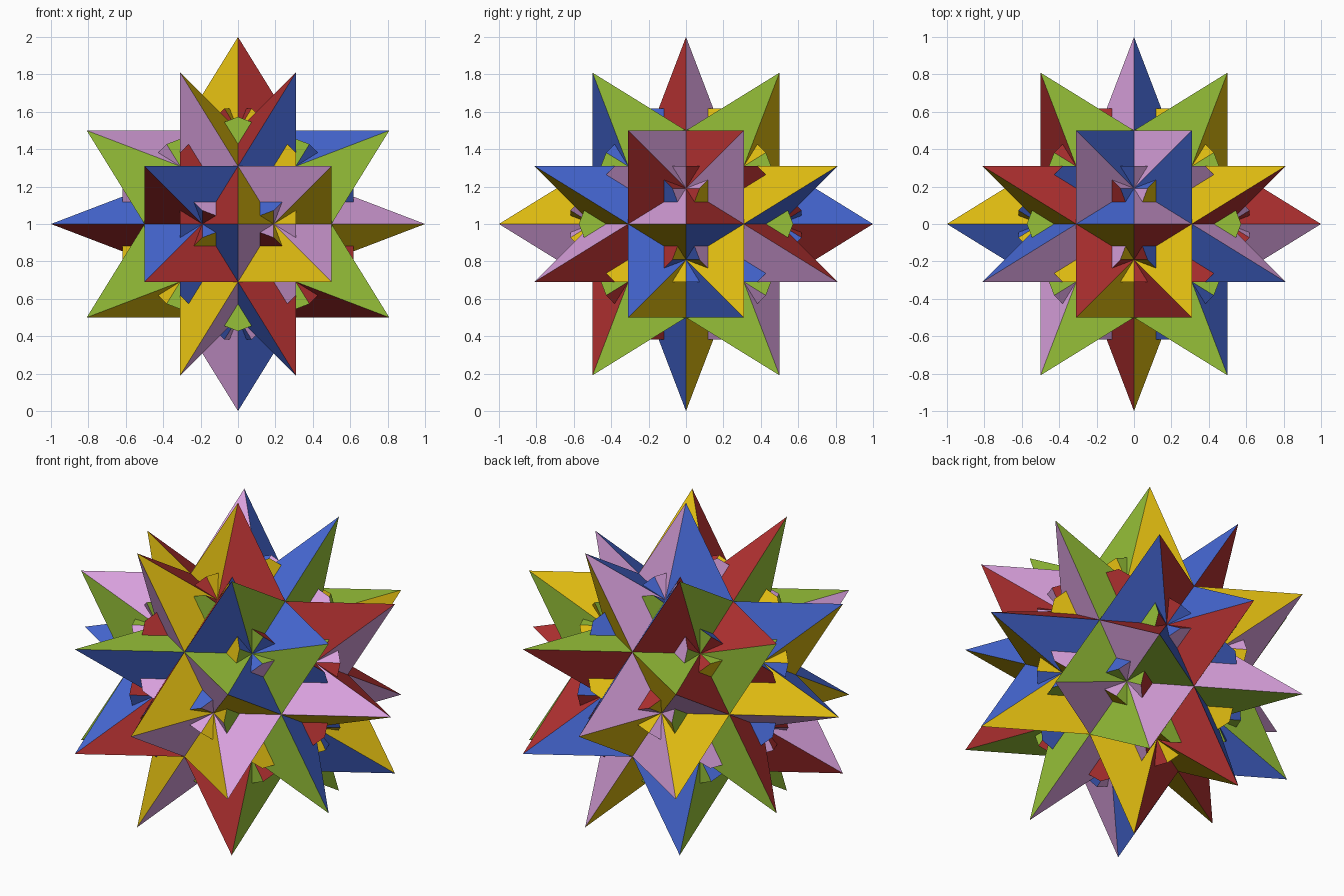
import bpy, bmesh, math
from mathutils import Matrix, Vector

if "Cube" in bpy.data.objects:
    bpy.data.objects.remove(bpy.data.objects["Cube"])

PHI = (1 + math.sqrt(5)) / 2
A, B, C = 0.5 / PHI, 0.5, PHI / 2          # 0.309, 0.5, 0.809

# Five flat colours, each with one sample face direction
COLOURS = [
    ("green",  (150, 192, 56),  (0, 0, 1)),
    ("yellow", (220, 185, 16),  (B, C, -A)),
    ("red",    (176, 48, 48),   (B, -C, A)),
    ("pink",   (216, 160, 220), (B, C, A)),
    ("blue",   (70, 104, 212),  (-B, C, A)),
]


def linear(v):
    v /= 255
    return v / 12.92 if v <= 0.04045 else ((v + 0.055) / 1.055) ** 2.4


materials = []
for name, rgb, _ in COLOURS:
    m = bpy.data.materials.new(name)
    m.diffuse_color = (*[linear(v) for v in rgb], 1)
    m.use_nodes = True
    m.node_tree.nodes["Principled BSDF"].inputs["Base Color"].default_value = m.diffuse_color
    materials.append(m)


def colour_index(normal):
    """Faces parallel or square to a sample direction share its colour."""
    for i, (_, _, d) in enumerate(COLOURS):
        dot = abs(normal.dot(Vector(d)))
        if dot < 0.02 or dot > 0.98:
            return i
    return 0


# The 60 turns: 12 box turns times 5 turns about a five-way axis
cycle = Matrix(((0, 0, 1), (1, 0, 0), (0, 1, 0)))
half_turns = [Matrix.Diagonal(s) for s in
              ((1, 1, 1), (-1, -1, 1), (-1, 1, -1), (1, -1, -1))]
cycles = [Matrix.Identity(3), cycle, cycle @ cycle]
five_axis = Vector((1, 0, PHI)).normalized()
TURNS = [h @ c @ Matrix.Rotation(k * math.tau / 5, 3, five_axis)
         for h in half_turns for c in cycles for k in range(5)]


def build(name, polygons):
    bm = bmesh.new()
    for turn in TURNS:
        for poly in polygons:
            bm.faces.new([bm.verts.new(turn @ p) for p in poly])
    bmesh.ops.remove_doubles(bm, verts=bm.verts[:], dist=1e-4)
    bm.normal_update()
    for f in bm.faces:
        if f.normal.dot(f.verts[0].co) < 0:
            f.normal_flip()
        f.material_index = colour_index(f.normal)
    mesh = bpy.data.meshes.new(name)
    bm.to_mesh(mesh)
    bm.free()
    for m in materials:
        mesh.materials.append(m)
    obj = bpy.data.objects.new(name, mesh)
    obj.location.z = 1
    bpy.context.collection.objects.link(obj)


def flip_x(p):
    return Vector((-p.x, p.y, p.z))


# One valley between two neighbouring spikes
tip = Vector((A, B, C))
pit = Vector((0, B - A, B))                 # where three spikes meet
joint = Vector((0, B, A))                   # where five spikes meet
low = pit.lerp(joint, 1 / PHI ** 2)         # foot of the wedge cap
side = Vector((0.5 / PHI ** 4, A, low.z + 0.5 / PHI ** 3))
top = Vector((0, A, low.z + 1 / PHI ** 4))

# Spike sides, left open where the wedges cover them
sides = [(tip, pit, side), (tip, side, joint), (side, low, joint)]
build("spikes", sides + [tuple(flip_x(p) for p in s) for s in sides])

# Small wedges set in the valleys: a kite cap and two sloping tops
build("valley_wedges", [
    (low, side, top, flip_x(side)),
    (pit, side, top),
    (pit, top, flip_x(side)),
])
